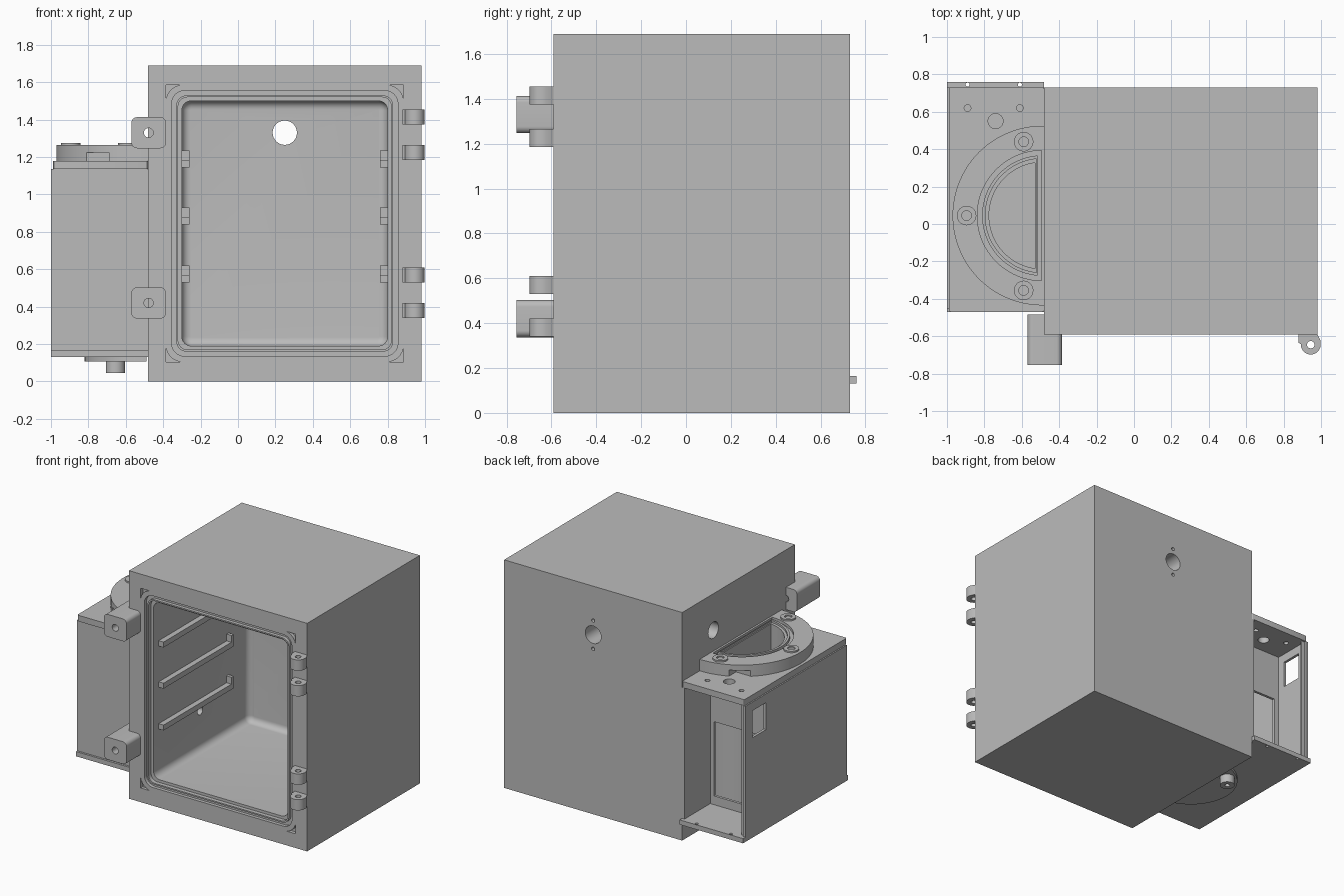
import bpy, bmesh, math
from mathutils import Vector

old = bpy.data.objects.get("Cube")
if old:
    bpy.data.objects.remove(old, do_unlink=True)

grey = bpy.data.materials.new("plain grey")
grey.use_nodes = True
COLOUR = (0.5, 0.5, 0.5, 1)
grey.diffuse_color = COLOUR
grey.node_tree.nodes["Principled BSDF"].inputs["Base Color"].default_value = COLOUR

PLACE = {"x": lambda u, v, w: (w, u, v),
         "y": lambda u, v, w: (u, w, v),
         "z": lambda u, v, w: (u, v, w)}
parts = []


# ---- profiles ----
def arc(cx, cy, r, a0, a1, n):
    return [(cx + r * math.cos(a0 + (a1 - a0) * i / n),
             cy + r * math.sin(a0 + (a1 - a0) * i / n)) for i in range(n + 1)]


def circle(cx, cy, r, n=32):
    return arc(cx, cy, r, 0, math.tau, n)[:-1]


def rounded(x0, x1, y0, y1, r, n=8):
    corners = [(x1 - r, y1 - r), (x0 + r, y1 - r), (x0 + r, y0 + r), (x1 - r, y0 + r)]
    pts = []
    for i, (cx, cy) in enumerate(corners):
        pts += arc(cx, cy, r, i * math.pi / 2, (i + 1) * math.pi / 2, n)
    return pts


def half_disc(r, flat):
    a = math.acos((flat - PORT_X) / r)
    return arc(PORT_X, PORT_Y, r, a, math.tau - a, 48)


# ---- solids ----
def prism(name, pts, axis, lo, hi, far_bevel=0):
    bm = bmesh.new()
    rings = [[bm.verts.new(PLACE[axis](u, v, w)) for u, v in pts] for w in (lo, hi)]
    bm.faces.new(rings[0])
    cap = bm.faces.new(rings[1])
    n = len(pts)
    for i in range(n):
        j = (i + 1) % n
        bm.faces.new((rings[0][i], rings[0][j], rings[1][j], rings[1][i]))
    bmesh.ops.recalc_face_normals(bm, faces=bm.faces)
    if far_bevel:
        bmesh.ops.bevel(bm, geom=list(cap.edges), offset=far_bevel, segments=6,
                        profile=0.5, affect="EDGES")
    mesh = bpy.data.meshes.new(name)
    bm.to_mesh(mesh)
    bm.free()
    mesh.materials.append(grey)
    obj = bpy.data.objects.new(name, mesh)
    bpy.context.collection.objects.link(obj)
    parts.append(obj)
    return obj


def box(name, x0, x1, y0, y1, z0, z1):
    return prism(name, [(x0, y0), (x1, y0), (x1, y1), (x0, y1)], "z", z0, z1)


def cut(obj, *cutters):
    for c in cutters:
        mod = obj.modifiers.new("cut", "BOOLEAN")
        mod.operation, mod.solver, mod.object = "DIFFERENCE", "EXACT", c
        graph = bpy.context.evaluated_depsgraph_get()
        graph.update()
        mesh = bpy.data.meshes.new_from_object(obj.evaluated_get(graph))
        obj.modifiers.clear()
        obj.data = mesh
        parts.remove(c)
        bpy.data.objects.remove(c, do_unlink=True)
    return obj


# ---- cabinet with chamber, seal groove and ports ----
MID_X, MID_Z, FRONT, BACK, SIDE = 0.25, 0.845, -0.59, 0.73, -0.48


def frame(half_w, half_h, r):
    return rounded(MID_X - half_w, MID_X + half_w, MID_Z - half_h, MID_Z + half_h, r)


cabinet = box("cabinet", SIDE, 0.98, FRONT, BACK, 0, 1.69)
groove = cut(prism("groove", frame(0.605, 0.71, 0.07), "y", -0.7, -0.565),
             prism("groove_core", frame(0.58, 0.685, 0.055), "y", -0.8, -0.5))
cut(cabinet, groove,
    prism("rim_step", frame(0.57, 0.675, 0.05), "y", -0.7, -0.56),
    prism("chamber", frame(0.55, 0.655, 0.05), "y", -0.7, 0.55, 0.045),
    prism("rear_port", circle(MID_X, 1.33, 0.065), "y", 0.4, 0.9),
    prism("side_port", circle(0.365, 1.42, 0.06), "x", -0.6, -0.2),
    prism("drain_port", circle(-0.015, 0.48, 0.03), "x", -0.6, -0.2))
for dz in (-0.105, 0.105):
    cut(cabinet, prism("screw_hole", circle(MID_X, 1.33 + dz, 0.013, 16), "y", 0.68, 0.9))

# ---- curved pockets at the door frame corners ----
a = math.atan2(0.015, 0.09)
pocket = [(0.635, 0.74)] + arc(0.545, 0.65, 0.091, a, math.pi / 2 - a, 8)
for sx in (-1, 1):
    for sz in (-1, 1):
        pts = [(MID_X + sx * u, MID_Z + sz * v) for u, v in pocket]
        cut(cabinet, prism("corner_pocket", pts, "y", -0.7, -0.565))

# ---- shelf rails with rear stops ----
for side, s in (("right", -1), ("left", 1)):
    for level, z in enumerate((0.53, 0.84, 1.145), 1):
        xs = sorted((MID_X + s * 0.552, MID_X + s * 0.51))
        box(f"{side}_shelf_rail_{level}", *xs, -0.5, 0.32, z, z + 0.04)
        box(f"{side}_rail_stop_{level}", *xs, 0.295, 0.32, z + 0.04, z + 0.09)

# ---- door hinges ----
hinge = [(0.88, FRONT), (0.88, -0.635), (0.895, -0.645)]
hinge += arc(0.945, -0.645, 0.053, math.pi, math.tau, 16) + [(0.998, -0.625), (0.98, FRONT)]
for i, z in enumerate((0.34, 0.53, 1.185, 1.375), 1):
    cut(prism(f"hinge_{i}", hinge, "z", z, z + 0.08),
        prism("pin_hole", circle(0.945, -0.645, 0.02, 20), "z", z - 0.1, z + 0.2))

# ---- latch blocks wrapping the cabinet edge ----
for name, z in (("lower_latch", 0.42), ("upper_latch", 1.33)):
    cut(prism(name, rounded(-0.57, -0.385, z - 0.083, z + 0.083, 0.03), "y", -0.755, -0.485),
        box("edge_notch", SIDE, 0, FRONT, 0, z - 0.2, z + 0.2),
        prism("latch_bore", circle(-0.478, z, 0.025, 24), "y", -0.9, -0.3))

# ---- side housing: hollow shell with partition, open at the back ----
housing = box("side_housing", -1, SIDE, -0.455, BACK, 0.165, 1.135)
cut(housing,
    box("front_bay", -0.98, -0.5, -0.435, 0.41, 0.1, 1.3),
    box("rear_bay", -0.98, -0.5, 0.43, 0.9, 0.1, 1.3),
    box("partition_opening", -0.94, -0.53, 0.3, 0.5, 0.23, 0.78),
    box("side_window", -1.1, -0.9, 0.49, 0.65, 0.87, 1.07))
box("rear_lip", -0.98, -0.955, 0.7, 0.715, 0.165, 1.135)

PORT_X, PORT_Y = -0.49, 0.045
lid = prism("housing_lid", rounded(-0.99, SIDE, -0.47, BACK, 0.012, 3), "z", 1.135, 1.18)
cut(lid, prism("lid_opening", half_disc(0.31, -0.5), "z", 1, 1.4))
floor = box("housing_floor", -1, SIDE, -0.47, 0.76, 0.13, 0.165)
for x in (-0.89, -0.61):
    cut(lid, prism("lid_hole", circle(x, 0.62, 0.018, 16), "z", 1, 1.4))
    cut(floor, prism("floor_hole", circle(x, 0.745, 0.011, 16), "z", 0, 0.4))
cut(lid, prism("cable_hole", circle(-0.74, 0.55, 0.04), "z", 1, 1.4))

# ---- half round tank with top flange ----
cut(prism("tank", half_disc(0.33, -0.489), "z", 0.108, 1.182),
    prism("tank_bore", half_disc(0.285, -0.53), "z", 0.17, 1.4))
flange = prism("tank_flange", half_disc(0.48, PORT_X) + [(SIDE, -0.435), (SIDE, 0.525)],
               "z", 1.18, 1.265)
flange_groove = cut(prism("flange_groove", half_disc(0.348, -0.495), "z", 1.245, 1.4),
                    prism("flange_core", half_disc(0.322, -0.515), "z", 1.2, 1.5))
cut(flange, flange_groove,
    prism("flange_step", half_disc(0.305, -0.522), "z", 1.25, 1.4),
    prism("flange_bore", half_disc(0.285, -0.53), "z", 1, 1.4),
    box("front_notch", -0.81, -0.69, -0.6, -0.31, 1.1, 1.225),
    box("rear_notch", -0.81, -0.69, 0.4, 0.7, 1.1, 1.225))
for i, (x, y) in enumerate(((-0.59, 0.44), (-0.895, 0.045), (-0.59, -0.355)), 1):
    cut(prism(f"flange_washer_{i}", circle(x, y, 0.052), "z", 1.26, 1.276),
        prism("washer_hole", circle(x, y, 0.026, 20), "z", 1.266, 1.4))

# ---- drain pipe below the tank ----
cut(prism("drain_pipe", circle(-0.655, 0.25, 0.052), "z", 0.045, 0.174),
    prism("drain_bore", circle(-0.655, 0.25, 0.018, 20), "z", 0, 0.4))

# ---- smooth the curved faces, keep edges crisp ----
bpy.ops.object.select_all(action="DESELECT")
for obj in parts:
    obj.select_set(True)
bpy.context.view_layer.objects.active = cabinet
bpy.ops.object.shade_smooth_by_angle(angle=math.radians(30))
